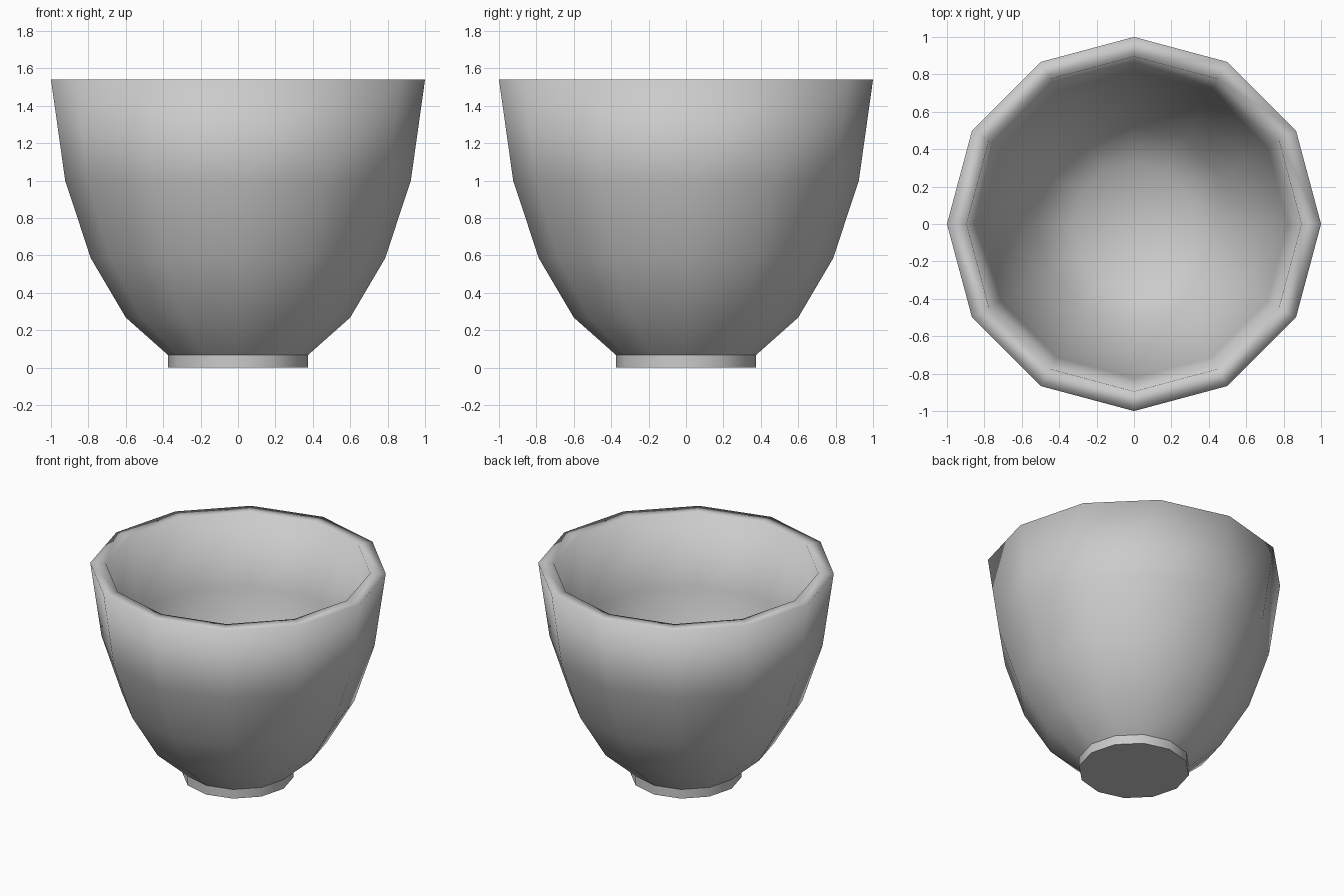
import bpy, bmesh, math

if "Cube" in bpy.data.objects:
    bpy.data.objects.remove(bpy.data.objects["Cube"])

SIDES = 12


def lathe(name, profile, sharp_rings=()):
    """Spin an (r, z) profile around z; r = 0 ends close to a point."""
    bm = bmesh.new()
    rings = []
    for r, z in profile:
        if r == 0:
            rings.append([bm.verts.new((0, 0, z))] * SIDES)
        else:
            rings.append([bm.verts.new((r * math.cos(math.tau * i / SIDES),
                                        r * math.sin(math.tau * i / SIDES), z))
                          for i in range(SIDES)])
    for a, b in zip(rings, rings[1:]):
        for i in range(SIDES):
            j = (i + 1) % SIDES
            bm.faces.new(dict.fromkeys((a[i], a[j], b[j], b[i])))
    for f in bm.faces:
        f.smooth = True
    # hard creases along chosen rings
    for k in sharp_rings:
        for i in range(SIDES):
            edge = bm.edges.get((rings[k][i], rings[k][(i + 1) % SIDES]))
            edge.smooth = False
    bmesh.ops.recalc_face_normals(bm, faces=bm.faces)
    mesh = bpy.data.meshes.new(name)
    bm.to_mesh(mesh)
    bm.free()
    obj = bpy.data.objects.new(name, mesh)
    bpy.context.collection.objects.link(obj)
    return obj


# foot, outer wall, flat rim, inner wall and floor
outer = [(0, 0), (0.375, 0), (0.375, 0.068), (0.6, 0.268),
         (0.787, 0.585), (0.924, 1.0), (1.0, 1.54)]
inner = [(0.895, 1.54), (0.823, 1.02), (0.695, 0.63),
         (0.525, 0.345), (0.33, 0.165), (0, 0.165)]
lathe("cup", outer + inner, sharp_rings=(1, 2))
